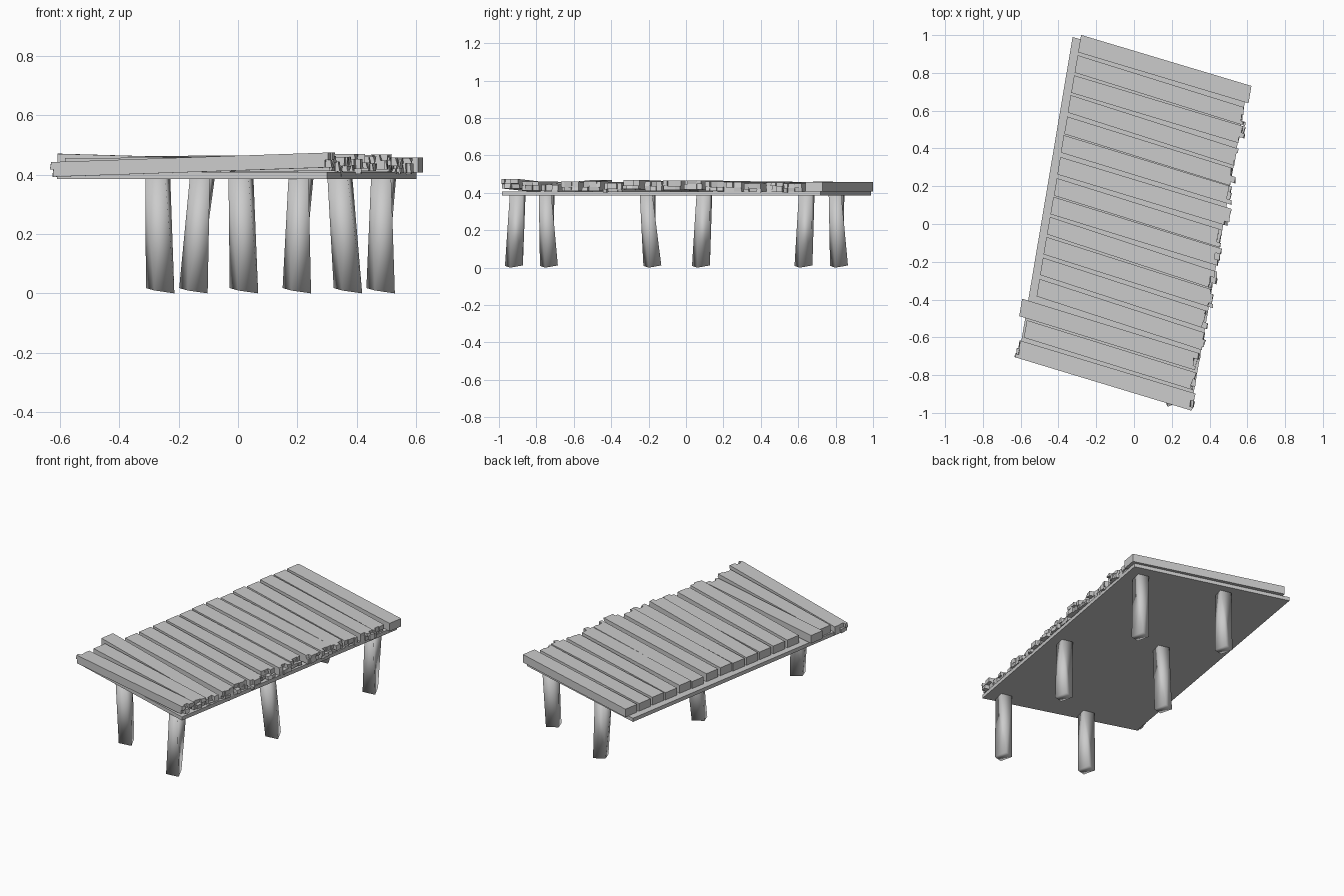
import bpy, bmesh, math, random
from mathutils import Vector

random.seed(7)
if "Cube" in bpy.data.objects:
    bpy.data.objects.remove(bpy.data.objects["Cube"])

# Single weathered wood colour
wood = bpy.data.materials.new("pale grey wood")
wood.use_nodes = True
grey = (0.6, 0.6, 0.6, 1)
wood.diffuse_color = grey
wood.node_tree.nodes["Principled BSDF"].inputs["Base Color"].default_value = grey


def make_object(name, bm, smooth=False):
    bmesh.ops.recalc_face_normals(bm, faces=bm.faces)
    for f in bm.faces:
        f.smooth = smooth
    mesh = bpy.data.meshes.new(name)
    bm.to_mesh(mesh)
    bm.free()
    mesh.materials.append(wood)
    obj = bpy.data.objects.new(name, mesh)
    bpy.context.collection.objects.link(obj)
    return obj


def add_prism(bm, lower, upper):
    """Solid between two matching rings of points."""
    a = [bm.verts.new(p) for p in lower]
    b = [bm.verts.new(p) for p in upper]
    bm.faces.new(a[::-1])
    bm.faces.new(b)
    n = len(a)
    for i in range(n):
        j = (i + 1) % n
        bm.faces.new((a[i], a[j], b[j], b[i]))


# Skewed slab under the planks
outline = [(-0.61, -0.70), (0.30, -0.985), (0.60, 0.72), (-0.325, 0.99)]
bm = bmesh.new()
add_prism(bm, [(x, y, 0.385) for x, y in outline], [(x, y, 0.408) for x, y in outline])
make_object("deck_slab", bm)


# Planks: a body with splintered cells at the broken end
THICK = 0.05


def add_plank(name, left, right, half_width, splinter_right, splinter_left):
    left, right = Vector(left), Vector(right)
    length = (right - left).length
    across = Vector((0.17, 1, 0)) * half_width

    def ring(t, u0, u1, v0, v1):
        p = left.lerp(right, t)
        return [p + across * u + Vector((0, 0, THICK * (v - 1)))
                for u, v in ((u0, v0), (u1, v0), (u1, v1), (u0, v1))]

    bm = bmesh.new()
    start, end = splinter_left / length, 1 - splinter_right / length
    add_prism(bm, ring(start, -1, 1, 0, 1), ring(end, -1, 1, 0, 1))
    cuts = [-1, random.uniform(-0.6, -0.2), random.uniform(0.1, 0.6), 1]
    mid = random.uniform(0.35, 0.65)
    for depth, base, sign in ((splinter_right, end, 1), (splinter_left, start, -1)):
        if depth == 0:
            continue
        for u0, u1 in zip(cuts, cuts[1:]):
            for v0, v1 in ((0, mid), (mid, 1)):
                near = ring(base, u0, u1, v0, v1)
                far = ring(base, u0, u1, v0, v1)
                axis = (right - left).normalized() * sign
                reach = depth * random.uniform(0.1, 1.1)
                far = [p + axis * (reach + random.uniform(0, 0.3) * depth) for p in far]
                add_prism(bm, near, far)
    make_object(name, bm)


COUNT = 16
special = {13: (-0.60, 0.47, 0.443), 14: (-0.575, 0.455, 0.462), 15: (-0.62, 0.442, 0.474)}
for i in range(COUNT):
    f = i / (COUNT - 1)
    yl, yr = 0.955 - 1.615 * f, 0.685 - 1.627 * f
    xl, xr = -0.288 - 0.275 * f, 0.614 - 0.302 * f
    zl, zr = random.uniform(0.452, 0.463), random.uniform(0.45, 0.47)
    if i in special:
        xl, zl, zr = special[i]
    if 0 < i < COUNT - 1:
        yl += random.uniform(-0.008, 0.008)
        yr += random.uniform(-0.01, 0.01)
        xr += random.uniform(-0.015, 0.01)
    if i == 0:
        zl = zr = 0.457
    add_plank(f"plank_{i + 1:02d}", (xl, yl, zl), (xr, yr, zr), 0.046,
              0.0 if i == 0 else 0.035, 0.02 if i == COUNT - 1 else 0.0)


# Rough posts: four sided, twisted, wider at the foot
def square(centre, radius, angle, heights):
    pts = []
    for k in range(4):
        a = math.radians(angle + 45 + 90 * k)
        pts.append((centre[0] + radius * math.cos(a),
                    centre[1] + radius * math.sin(a), heights[k]))
    return pts


posts = {
    "front_right_post": ((-0.262, -0.733), (-0.27, -0.745)),
    "middle_right_post": ((-0.15, 0.08), (-0.12, 0.098)),
    "back_right_post": ((0.02, 0.818), (0.01, 0.805)),
    "front_left_post": ((0.198, -0.92), (0.212, -0.90)),
    "middle_left_post": ((0.37, -0.18), (0.343, -0.205)),
    "back_left_post": ((0.48, 0.628), (0.49, 0.645)),
}
for name, (foot, head) in posts.items():
    bm = bmesh.new()
    add_prism(bm, square(foot, 0.052, 22, (0.012, 0.018, 0.01, 0.0)),
              square(head, 0.049, -14, (0.39,) * 4))
    bmesh.ops.triangulate(bm, faces=[f for f in bm.faces if abs(f.normal.z) < 0.7])
    make_object(name, bm, smooth=True)
